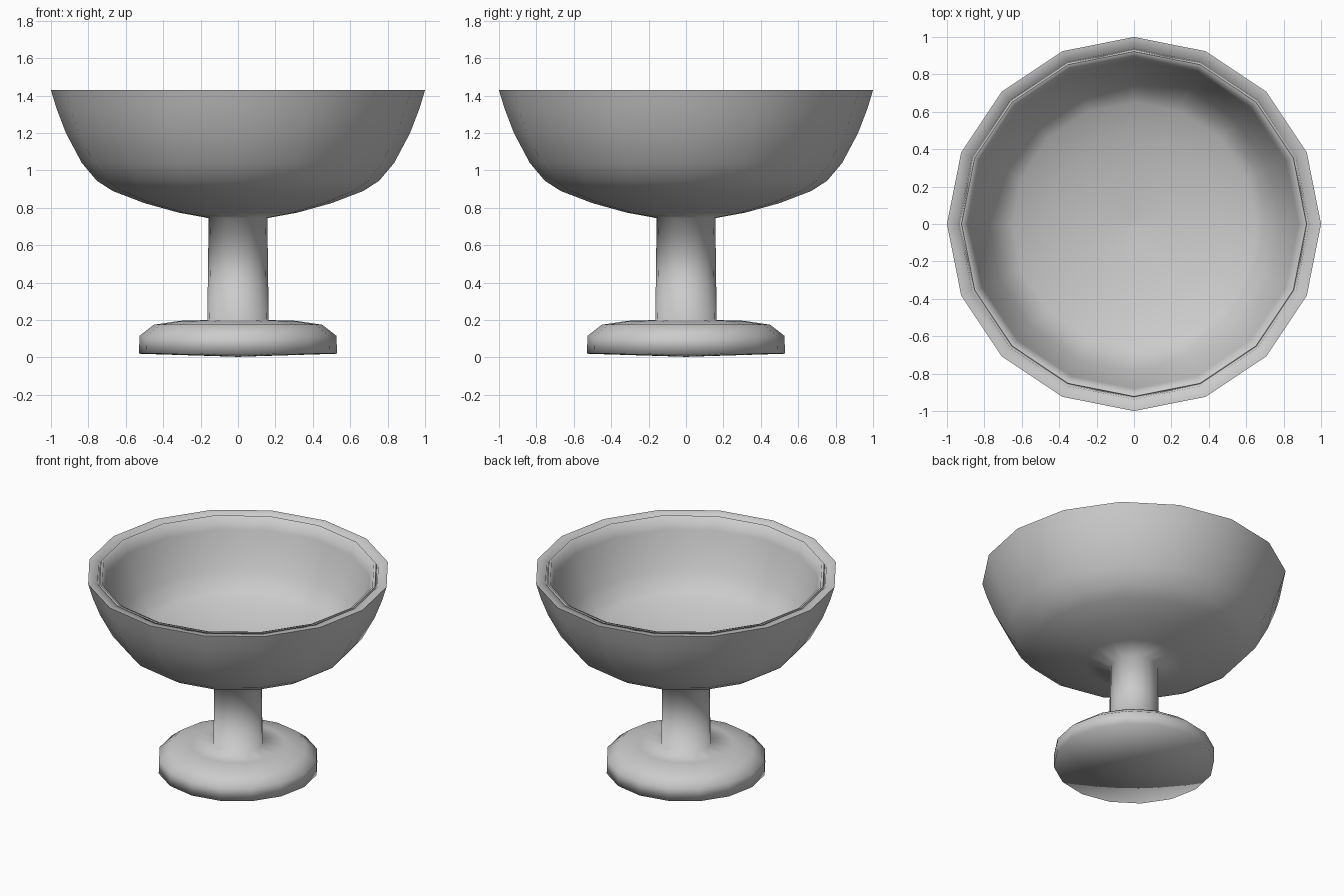
import bpy, bmesh, math

SIDES = 16

cube = bpy.data.objects.get("Cube")
if cube:
    bpy.data.objects.remove(cube, do_unlink=True)

grey = bpy.data.materials.new("plain grey")
grey.use_nodes = True
colour = (0.6, 0.6, 0.6, 1)
grey.diffuse_color = colour
grey.node_tree.nodes["Principled BSDF"].inputs["Base Color"].default_value = colour


def lathe(name, profile, sharp_angle):
    """Turn a (radius, height) profile around z; radius 0 makes a pole."""
    bm = bmesh.new()
    rings = []
    for r, z in profile:
        count = SIDES if r > 0 else 1
        rings.append([bm.verts.new((r * math.cos(math.tau * i / SIDES),
                                    r * math.sin(math.tau * i / SIDES), z))
                      for i in range(count)])
    for a, b in zip(rings, rings[1:]):
        for i in range(SIDES):
            j = (i + 1) % SIDES
            corners = [a[i % len(a)], a[j % len(a)], b[j % len(b)], b[i % len(b)]]
            bm.faces.new(list(dict.fromkeys(corners)))
    bmesh.ops.recalc_face_normals(bm, faces=bm.faces)
    mesh = bpy.data.meshes.new(name)
    bm.to_mesh(mesh)
    bm.free()
    mesh.materials.append(grey)
    obj = bpy.data.objects.new(name, mesh)
    bpy.context.collection.objects.link(obj)
    bpy.ops.object.select_all(action='DESELECT')
    obj.select_set(True)
    bpy.context.view_layer.objects.active = obj
    bpy.ops.object.shade_smooth_by_angle(angle=math.radians(sharp_angle))
    return obj


# Foot, stem and bowl are one turned body: under the foot, up the outside,
# over the grooved rim and down the inside
foot = [(0, 0.003), (0.02, 0.004), (0.529, 0.02), (0.527, 0.115),
        (0.45, 0.175), (0.31, 0.196)]
stem = [(0.164, 0.2), (0.157, 0.745)]
bowl_outside = [(0.32, 0.775), (0.5, 0.825), (0.67, 0.89), (0.755, 0.945),
                (0.835, 1.04), (0.92, 1.2), (0.97, 1.33), (1, 1.43)]
rim = [(0.937, 1.425), (0.932, 1.405), (0.926, 1.405), (0.922, 1.425), (0.905, 1.42)]
bowl_inside = [(0.88, 1.34), (0.84, 1.22), (0.78, 1.09), (0.715, 0.99),
               (0.65, 0.952), (0.48, 0.895), (0.28, 0.85), (0.02, 0.83), (0, 0.829)]
lathe("pedestal_bowl", foot + stem + bowl_outside + rim + bowl_inside, 95)
